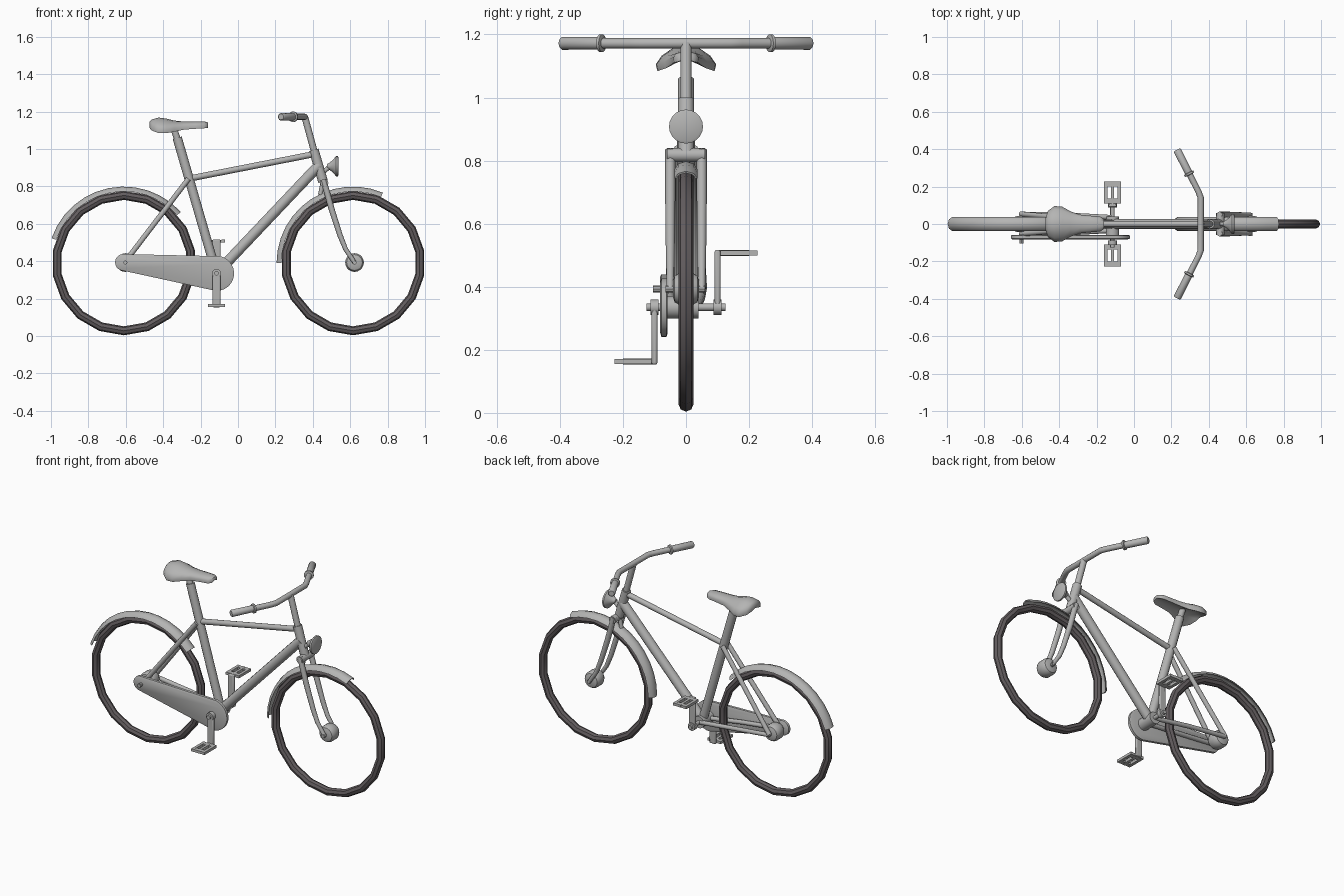
import bpy, bmesh, math
from mathutils import Vector, Matrix

if "Cube" in bpy.data.objects:
    bpy.data.objects.remove(bpy.data.objects["Cube"])


def material(name, rgb):
    m = bpy.data.materials.new(name)
    m.diffuse_color = (*rgb, 1)
    m.use_nodes = True
    m.node_tree.nodes["Principled BSDF"].inputs["Base Color"].default_value = m.diffuse_color
    return m


GREY = material("light grey", (0.46, 0.46, 0.455))
DARK = material("tyre dark grey", (0.125, 0.11, 0.115))

REAR, FRONT = Vector((-0.61, 0, 0.39)), Vector((0.615, 0, 0.39))
BB = Vector((-0.115, 0, 0.335))


def finish(ob, mat=GREY, angle=40):
    ob.data.materials.append(mat)
    bpy.ops.object.select_all(action='DESELECT')
    ob.select_set(True)
    bpy.context.view_layer.objects.active = ob
    bpy.ops.object.shade_smooth_by_angle(angle=math.radians(angle))
    return ob


def from_bmesh(name, bm, mat=GREY, angle=40):
    bmesh.ops.recalc_face_normals(bm, faces=bm.faces)
    me = bpy.data.meshes.new(name)
    bm.to_mesh(me)
    bm.free()
    ob = bpy.data.objects.new(name, me)
    bpy.context.collection.objects.link(ob)
    return finish(ob, mat, angle)


def tube(name, pts, r, radii=None, mat=GREY):
    cu = bpy.data.curves.new(name, 'CURVE')
    cu.dimensions = '3D'
    cu.bevel_depth, cu.bevel_resolution, cu.use_fill_caps = r, 4, True
    sp = cu.splines.new('POLY')
    sp.points.add(len(pts) - 1)
    for i, p in enumerate(pts):
        sp.points[i].co = (*p, 1)
        sp.points[i].radius = radii[i] if radii else 1
    ob = bpy.data.objects.new(name, cu)
    bpy.context.collection.objects.link(ob)
    bpy.ops.object.select_all(action='DESELECT')
    ob.select_set(True)
    bpy.context.view_layer.objects.active = ob
    bpy.ops.object.convert(target='MESH')
    return finish(bpy.context.object, mat)


def loft(name, rings, mat=GREY, closed=False, caps=True, angle=40):
    bm = bmesh.new()
    vs = [[bm.verts.new(p) for p in ring] for ring in rings]
    n, m = len(vs), len(vs[0])
    for i in range(n if closed else n - 1):
        a, b = vs[i], vs[(i + 1) % n]
        for j in range(m):
            k = (j + 1) % m
            bm.faces.new((a[j], a[k], b[k], b[j]))
    if caps and not closed:
        bm.faces.new(vs[0])
        bm.faces.new(vs[-1])
    return from_bmesh(name, bm, mat, angle)


def lathe(name, centre, axis, profile, seg=20, mat=GREY):
    """Profile of (distance along axis, radius) turned around an axis."""
    q = Vector((0, 0, 1)).rotation_difference(Vector(axis).normalized())
    rings = [[Vector(centre) + q @ Vector((r * math.cos(2 * math.pi * k / seg),
              r * math.sin(2 * math.pi * k / seg), d)) for k in range(seg)] for d, r in profile]
    return loft(name, rings, mat)


def boxes(name, items):
    bm = bmesh.new()
    for c, s in items:
        bmesh.ops.create_cube(bm, size=1, matrix=Matrix.Translation(c) @ Matrix.Diagonal((*s, 1)))
    return from_bmesh(name, bm)


def arc_pt(c, a, r, y):
    return Vector((c.x + r * math.cos(a), y, c.z + r * math.sin(a)))


def fender(name, c, a0, a1):
    section = [(-0.037, 0.383), (-0.025, 0.401), (0, 0.409), (0.025, 0.401), (0.037, 0.383),
               (0.032, 0.383), (0.021, 0.396), (0, 0.403), (-0.021, 0.396), (-0.032, 0.383)]
    n = 12
    rings = [[arc_pt(c, math.radians(a0 + (a1 - a0) * i / n), r, y) for y, r in section]
             for i in range(n + 1)]
    loft(name, rings)


# wheels: low-sided tyres with drum hubs and axles
for label, c in (("rear", REAR), ("front", FRONT)):
    rings = []
    for i in range(18):
        a = 2 * math.pi * (i + 0.5) / 18
        rings.append([arc_pt(c, a, 0.362 + 0.024 * math.cos(t), 0.024 * math.sin(t))
                      for t in (2 * math.pi * k / 8 for k in range(8))])
    loft(label + "_tyre", rings, DARK, closed=True, angle=30)
    hub = c + Vector((0.008, 0, 0.003))
    lathe(label + "_hub", hub, (0, 1, 0),
          [(-0.042, 0.025), (-0.036, 0.042), (-0.022, 0.05), (0.022, 0.05), (0.036, 0.042), (0.042, 0.025)])
    y0 = -0.105 if label == "rear" else -0.065
    lathe(label + "_axle", hub, (0, 1, 0), [(y0, 0.011), (0.06, 0.011)], 8)
fender("rear_fender", REAR, 42, 161)
fender("front_fender", FRONT, 67, 180)

# main frame tubes
tube("seat_tube", [BB, (-0.325, 0, 1.06)], 0.025)
tube("seat_post", [(-0.32, 0, 1.04), (-0.347, 0, 1.12)], 0.018)
tube("top_tube", [(-0.27, 0, 0.84), (0.42, 0, 0.975)], 0.0165)
tube("down_tube", [BB, (0.435, 0, 0.915)], 0.028)
tube("head_tube", [(0.405, 0, 0.995), (0.455, 0, 0.825)], 0.026)
tube("handlebar_stem", [(0.357, 0, 1.172), (0.415, 0, 0.96)], 0.018)
lathe("bottom_bracket", BB, (0, 1, 0), [(-0.06, 0.036), (0.04, 0.036)])
lathe("crank_axle", BB, (0, 1, 0), [(-0.125, 0.012), (0.125, 0.012)], 12)

# paired stays and fork blades
tube("fork_crown", [(0.461, -0.06, 0.818), (0.461, 0.06, 0.818)], 0.022)
tube("fender_bracket", [(0.455, 0, 0.83), (0.44, 0, 0.755)], 0.012)
for side, s in (("right", -1), ("left", 1)):
    tube(side + "_fork_blade", [(0.457, s * 0.05, 0.835), (0.5, s * 0.05, 0.68), (0.545, s * 0.05, 0.54),
                                (0.575, s * 0.05, 0.465), (0.623, s * 0.05, 0.393)],
         0.016, [1, 1, 0.9, 0.8, 0.7])
    tube(side + "_seat_stay", [(-0.265, s * 0.024, 0.84), (-0.605, s * 0.053, 0.395)], 0.014)
    tube(side + "_chain_stay", [BB + Vector((0, s * 0.035, 0)), (-0.35, s * 0.048, 0.365),
                                (-0.605, s * 0.053, 0.393)], 0.013)

# chain guard: teardrop outline around both sprockets, slightly skewed
p, q, rp, rq = Vector((-0.612, 0, 0.394)), BB, 0.045, 0.094
d = q - p
tilt, spread = math.atan2(d.z, d.x), math.acos((rp - rq) / d.length)
outline = []
for c, r, a0, a1 in ((q, rq, tilt - math.pi + spread, tilt + math.pi - spread),
                     (p, rp, tilt + math.pi - spread, tilt + math.pi + spread)):
    for i in range(15):
        outline.append((c, r, a0 + (a1 - a0) * i / 14))
rings = []
for off, shrink in ((-0.012, 0.86), (-0.008, 1), (0.008, 1), (0.012, 0.86)):
    ring = []
    for c, r, a in outline:
        v = arc_pt(c, a, r * shrink, 0)
        v.y = -0.07 + off
        ring.append(v)
    rings.append(ring)
loft("chain_guard", rings)

# cranks and pedals, one down and one up
for side, s in (("right", -1), ("left", 1)):
    tip = BB.z + s * 0.172
    ob = boxes(side + "_crank", [((BB.x, s * 0.1, (BB.z + tip) / 2), (0.042, 0.018, abs(tip - BB.z) + 0.02))])
    b = ob.modifiers.new("round", 'BEVEL')
    b.width, b.segments = 0.006, 2
    lathe(side + "_crank_boss", (BB.x, s * 0.1, BB.z), (0, 1, 0), [(-0.013, 0.024), (0.013, 0.024)], 16)
    yc = s * 0.168
    bars = [((BB.x + dx, yc, tip), (w, 0.118, 0.016)) for dx, w in ((-0.036, 0.018), (0, 0.016), (0.036, 0.018))]
    bars += [((BB.x, yc + dy, tip), (0.078, 0.026, 0.0155)) for dy in (-0.045, 0.045)]
    boxes(side + "_pedal", bars)
    tube(side + "_pedal_axle", [(BB.x, s * 0.095, tip), (BB.x, s * 0.2, tip)], 0.009)

# seat: lofted saddle shell (x, half width, top z, drop at edge, thickness)
rings = []
for x, w, z, drop, th in ((-0.473, 0.03, 1.145, 0.008, 0.026), (-0.46, 0.07, 1.158, 0.03, 0.034),
                          (-0.425, 0.096, 1.168, 0.055, 0.036), (-0.385, 0.093, 1.163, 0.05, 0.036),
                          (-0.34, 0.068, 1.152, 0.03, 0.034), (-0.29, 0.05, 1.147, 0.016, 0.03),
                          (-0.23, 0.044, 1.147, 0.013, 0.028), (-0.18, 0.04, 1.147, 0.012, 0.026),
                          (-0.16, 0.026, 1.142, 0.01, 0.02)):
    us = [-1, -0.8, -0.4, 0, 0.4, 0.8, 1]
    top = [(x, u * w, z - drop * u * u - (0.008 if abs(u) == 1 else 0)) for u in us]
    low = [(x, u * w * 0.95, z - th - drop * u * u * (0.85 if abs(u) == 1 else 1)) for u in reversed(us)]
    rings.append(top + low)
loft("seat", rings, angle=60)

# handlebar with grips and flanges
tube("handlebar", [(0.235, -0.39, 1.172), (0.345, -0.172, 1.172), (0.357, -0.14, 1.172),
                   (0.357, 0.14, 1.172), (0.345, 0.172, 1.172), (0.235, 0.39, 1.172)], 0.0165)
for side, s in (("right", -1), ("left", 1)):
    lathe(side + "_grip", (0.294, s * 0.27, 1.172), (-0.45, s * 0.89, 0),
          [(-0.009, 0.018), (-0.006, 0.028), (0.003, 0.028), (0.006, 0.02), (0.136, 0.021), (0.142, 0.016)], 14)

# headlamp cup and bracket
lathe("headlamp", (0.488, 0, 0.908), (1, 0, 0),
      [(-0.012, 0.012), (0, 0.018), (0.02, 0.034), (0.036, 0.054), (0.046, 0.054), (0.05, 0.046)])
tube("headlamp_bracket", [(0.445, 0, 0.865), (0.465, 0, 0.885), (0.49, 0, 0.905)], 0.012)
